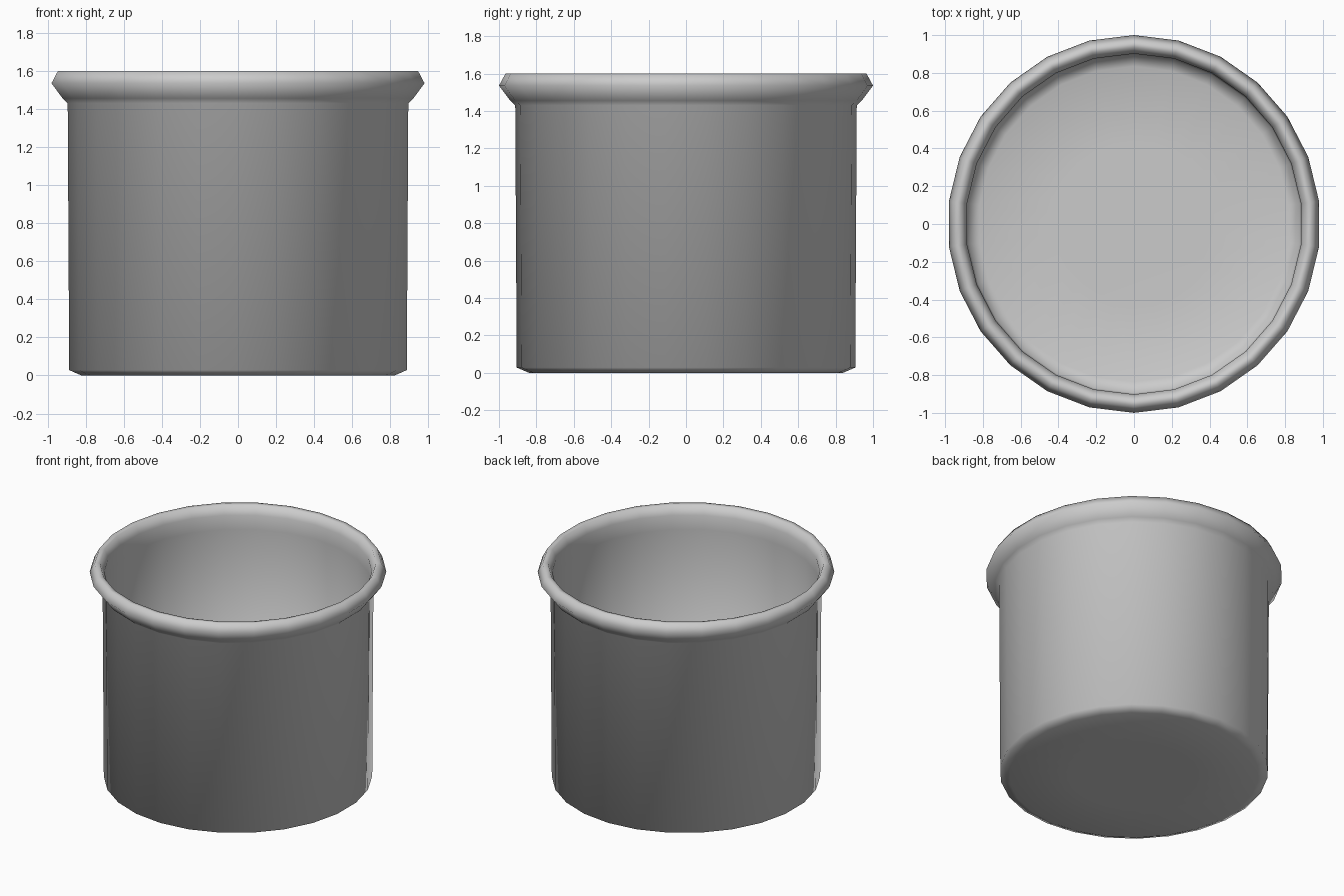
import bpy, bmesh
from math import sin, cos, tau

if "Cube" in bpy.data.objects:
    bpy.data.objects.remove(bpy.data.objects["Cube"])

SIDES = 26
X_SCALE = 0.987


def lathe(name, profile):
    """Revolve an (r, z) profile; points with r = 0 become poles."""
    bm = bmesh.new()
    rings = []
    for r, z in profile:
        if r == 0:
            rings.append([bm.verts.new((0, 0, z))] * SIDES)
        else:
            rings.append([bm.verts.new((r * sin(tau * i / SIDES) * X_SCALE,
                                        r * cos(tau * i / SIDES), z))
                          for i in range(SIDES)])
    for a, b in zip(rings, rings[1:]):
        for i in range(SIDES):
            j = (i + 1) % SIDES
            quad = list(dict.fromkeys([a[i], a[j], b[j], b[i]]))
            bm.faces.new(quad)
    bmesh.ops.recalc_face_normals(bm, faces=bm.faces)
    mesh = bpy.data.meshes.new(name)
    bm.to_mesh(mesh)
    bm.free()
    mesh.polygons.foreach_set("use_smooth", [True] * len(mesh.polygons))
    obj = bpy.data.objects.new(name, mesh)
    bpy.context.collection.objects.link(obj)
    return obj


# Thin-walled pot: underside, outer wall, rolled rim, inner wall, floor
lathe("pot", [
    (0, 0), (0.42, 0), (0.84, 0.0), (0.905, 0.028),
    (0.913, 1.43), (0.94, 1.455), (1.0, 1.535), (0.965, 1.6),
    (0.93, 1.597), (0.902, 1.535), (0.903, 1.43),
    (0.895, 0.035), (0.835, 0.012), (0.42, 0.01), (0, 0.01),
])
